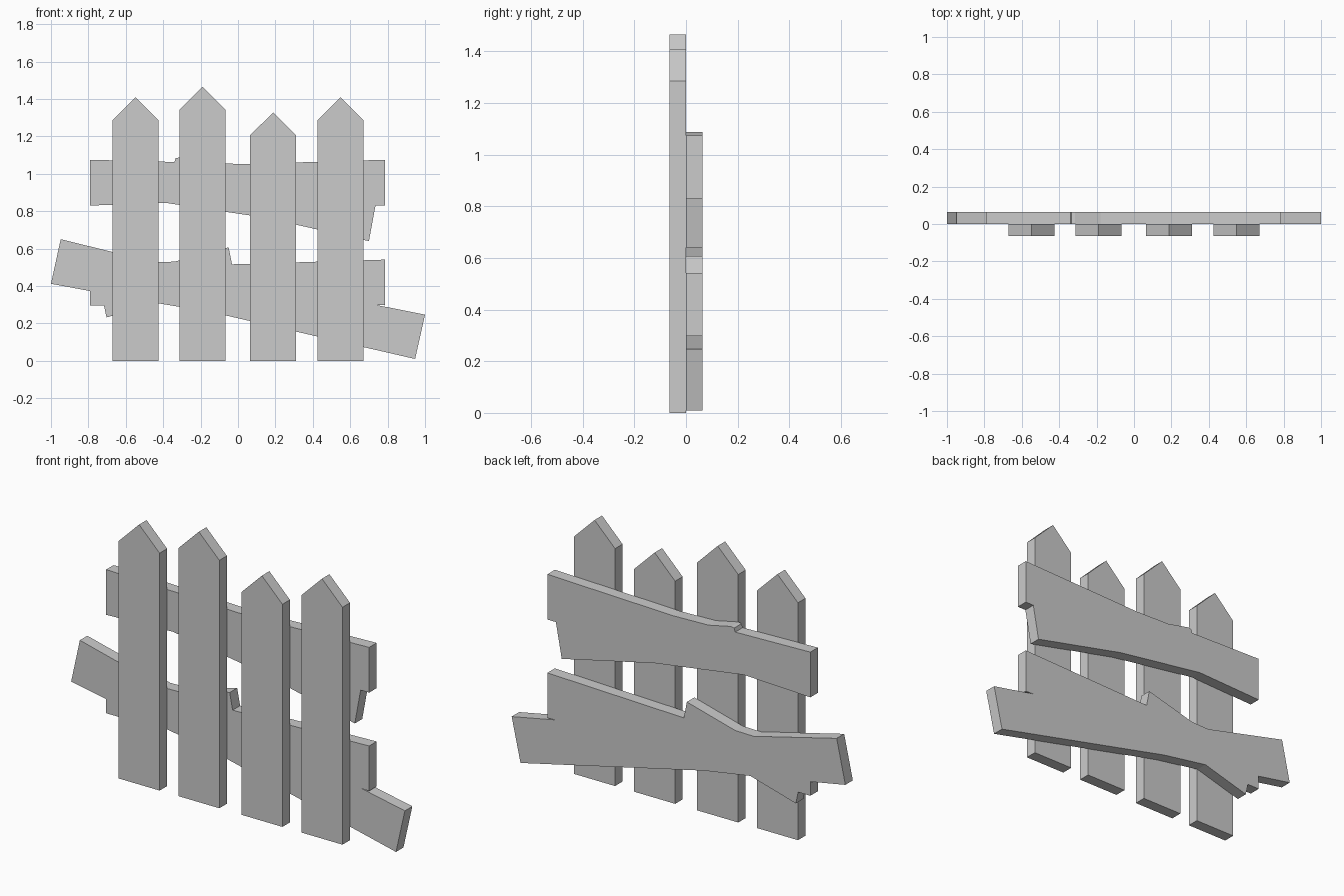
import bpy, bmesh

if "Cube" in bpy.data.objects:
    bpy.data.objects.remove(bpy.data.objects["Cube"])

T = 0.064  # board thickness


def board(name, outline, y0, y1):
    """Extrude a front-view (x, z) outline from y0 to y1."""
    bm = bmesh.new()
    face = bm.faces.new([bm.verts.new((x, y0, z)) for x, z in outline])
    ext = bmesh.ops.extrude_face_region(bm, geom=[face])
    moved = [v for v in ext["geom"] if isinstance(v, bmesh.types.BMVert)]
    bmesh.ops.translate(bm, verts=moved, vec=(0, y1 - y0, 0))
    bmesh.ops.recalc_face_normals(bm, faces=bm.faces[:])
    mesh = bpy.data.meshes.new(name)
    bm.to_mesh(mesh)
    bm.free()
    obj = bpy.data.objects.new(name, mesh)
    bpy.context.collection.objects.link(obj)
    return obj


# Pointed pickets: centre x and peak height
W = 0.123
for i, (x, top) in enumerate([(-0.548, 1.408), (-0.19, 1.465), (0.188, 1.328), (0.548, 1.408)]):
    shoulder = top - 0.122
    board(f"picket_{i + 1}",
          [(x - W, 0), (x + W, 0), (x + W, shoulder), (x, top), (x - W, shoulder)], -T, 0)

# Upper rail with splintered brace
board("upper_rail", [
    (-0.79, 0.83), (-0.39, 0.845), (0.147, 0.765), (0.70, 0.64), (0.735, 0.83),
    (0.786, 0.83), (0.786, 1.075), (0.03, 1.052), (-0.18, 1.058), (-0.315, 1.087),
    (-0.333, 1.083), (-0.34, 1.063), (-0.79, 1.075)], 0, T)

# Lower rail with slanted brace and broken tips
board("lower_rail", [
    (-1.0, 0.412), (-0.79, 0.373), (-0.79, 0.297), (-0.717, 0.297), (-0.703, 0.232),
    (-0.43, 0.308), (-0.15, 0.262), (0.947, 0.01), (1.0, 0.247), (0.737, 0.299),
    (0.786, 0.297), (0.786, 0.541), (-0.032, 0.516), (-0.05, 0.607),
    (-0.34, 0.53), (-0.45, 0.528), (-0.948, 0.65)], 0, T)
